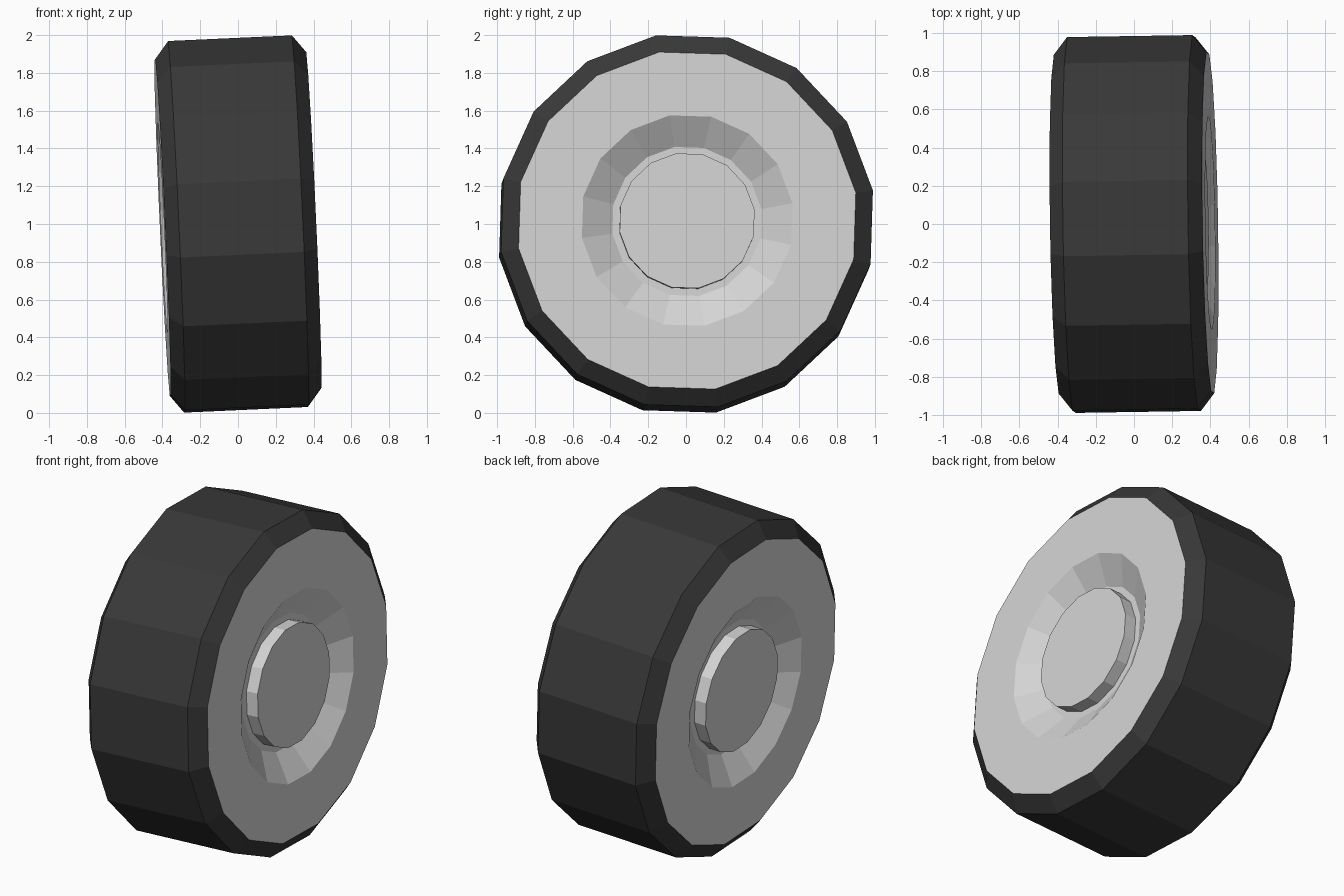
import bpy, math
from mathutils import Matrix, Vector

if "Cube" in bpy.data.objects:
    bpy.data.objects.remove(bpy.data.objects["Cube"])

SIDES = 16
PHASE = math.radians(13.1)           # vertex angle measured from up towards +y
TILT = (Matrix.Translation((0, 0, 1.0))
        @ Matrix.Rotation(math.radians(0.9), 4, 'Z')
        @ Matrix.Rotation(math.radians(-2.6), 4, 'Y'))


def material(name, colour):
    m = bpy.data.materials.new(name)
    m.diffuse_color = (*colour, 1)
    m.use_nodes = True
    m.node_tree.nodes["Principled BSDF"].inputs["Base Color"].default_value = m.diffuse_color
    return m


def lathe(name, profile, mat, cap=None):
    """Spin (x, radius) points round the tilted x axis; cap closes the 'first' or 'last' ring."""
    verts, faces = [], []
    for x, r in profile:
        for j in range(SIDES):
            a = PHASE + j * math.tau / SIDES
            verts.append(TILT @ Vector((x, r * math.sin(a), r * math.cos(a))))
    for i in range(len(profile) - 1):
        for j in range(SIDES):
            k = (j + 1) % SIDES
            faces.append((i * SIDES + j, (i + 1) * SIDES + j,
                          (i + 1) * SIDES + k, i * SIDES + k))
    if cap == 'first':
        faces.append(tuple(range(SIDES)))
    if cap == 'last':
        start = (len(profile) - 1) * SIDES
        faces.append(tuple(reversed(range(start, start + SIDES))))
    me = bpy.data.meshes.new(name)
    me.from_pydata([tuple(v) for v in verts], [], faces)
    me.materials.append(mat)
    ob = bpy.data.objects.new(name, me)
    bpy.context.collection.objects.link(ob)
    return ob


rubber = material("dark rubber", (0.04, 0.04, 0.04))
metal = material("light grey metal", (0.66, 0.66, 0.66))

# Tyre band with chamfered shoulders
lathe("tyre", [(-0.40, 0.905), (-0.328, 0.998), (0.328, 0.998), (0.40, 0.905)], rubber)

# Wheel face: hub cap, recess floor, sloped recess wall, flat disc
face = [(0.375, 0.362), (0.30, 0.362), (0.30, 0.40), (0.40, 0.565), (0.40, 0.905)]
lathe("left_wheel_face", [(-x, r) for x, r in face], metal, cap='first')
lathe("right_wheel_face", face[::-1], metal, cap='last')
